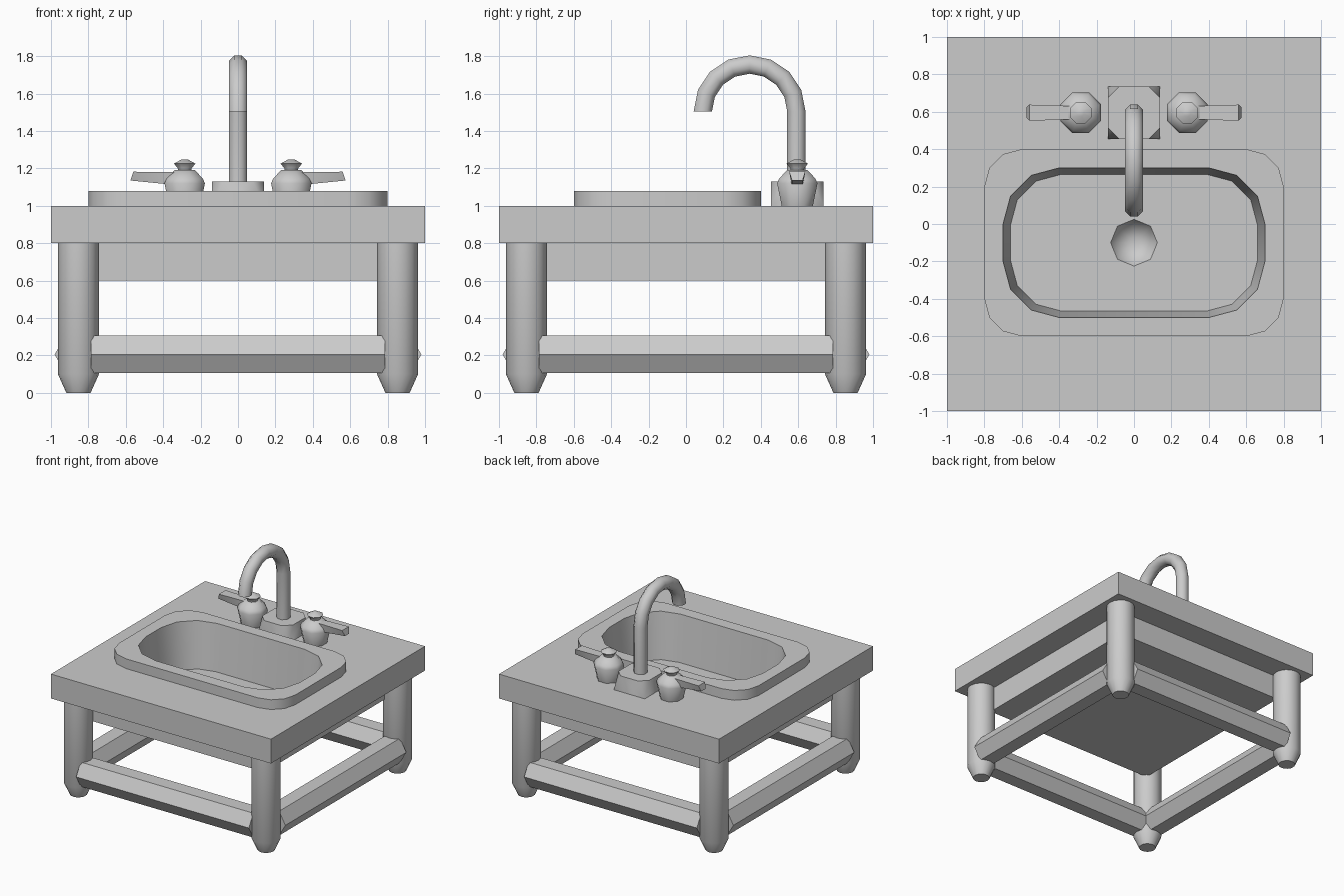
import bpy, bmesh
from math import sin, cos, pi, radians
from mathutils import Vector

cube = bpy.data.objects.get("Cube")
if cube:
    bpy.data.objects.remove(cube, do_unlink=True)

grey = bpy.data.materials.new("plain_grey")
grey.use_nodes = True
COLOUR = (0.6, 0.6, 0.6, 1)
grey.diffuse_color = COLOUR
for node in grey.node_tree.nodes:
    if node.type == 'BSDF_PRINCIPLED':
        node.inputs["Base Color"].default_value = COLOUR

parts = []


def finish(name, bm, location=(0, 0, 0), rotation=(0, 0, 0)):
    mesh = bpy.data.meshes.new(name)
    bm.to_mesh(mesh)
    bm.free()
    mesh.materials.append(grey)
    obj = bpy.data.objects.new(name, mesh)
    obj.location, obj.rotation_euler = location, rotation
    bpy.context.collection.objects.link(obj)
    parts.append(obj)
    return obj


def loft(bm, rings, start=True, end=True):
    """Skin counter-clockwise rings in order; returns the vertex rings."""
    loops = [[bm.verts.new(p) for p in ring] for ring in rings]
    for a, b in zip(loops, loops[1:]):
        n = len(a)
        for i in range(n):
            j = (i + 1) % n
            bm.faces.new((a[i], a[j], b[j], b[i]))
    if start:
        bm.faces.new(loops[0][::-1])
    if end:
        bm.faces.new(loops[-1])
    return loops


def circle(r, z, sides, phase=0.0, y=0.0):
    angles = [phase + 2 * pi * i / sides for i in range(sides)]
    return [(r * cos(a), y + r * sin(a), z) for a in angles]


def rounded(hx, hy, r, z, y=-0.1, steps=3):
    """Rounded rectangle ring."""
    pts = []
    for k, (sx, sy) in enumerate(((1, 1), (-1, 1), (-1, -1), (1, -1))):
        for i in range(steps + 1):
            a = (k + i / steps) * pi / 2
            pts.append((sx * (hx - r) + r * cos(a), y + sy * (hy - r) + r * sin(a), z))
    return pts


def lathe(name, profile, sides, phase=0.0, **place):
    bm = bmesh.new()
    loft(bm, [circle(r, z, sides, phase) for r, z in profile])
    return finish(name, bm, **place)


def box(name, half, z0, z1, open_top=False):
    bm = bmesh.new()
    corners = ((half, half), (-half, half), (-half, -half), (half, -half))
    loft(bm, [[(x, y, z) for x, y in corners] for z in (z0, z1)], end=not open_top)
    return finish(name, bm)


# Countertop with the opening for the basin
counter = box("countertop", 1, 0.8, 1)
bm = bmesh.new()
loft(bm, [rounded(0.75, 0.45, 0.25, z) for z in (0.7, 1.1)])
cutter = finish("basin_cutter", bm)
cutter.hide_render = True
cut = counter.modifiers.new("opening", 'BOOLEAN')
cut.operation, cut.solver, cut.object = 'DIFFERENCE', 'EXACT', cutter
bpy.context.view_layer.objects.active = counter
bpy.ops.object.modifier_apply(modifier=cut.name)
parts.remove(cutter)
bpy.data.objects.remove(cutter, do_unlink=True)

# Box under the counter that encloses the basin
box("basin_housing", 0.8, 0.6, 0.8, open_top=True)

# Raised rim, basin walls, floor and drain
bm = bmesh.new()
FLOOR = 0.7
bowl = loft(bm, [rounded(0.8, 0.5, 0.2, 1), rounded(0.8, 0.5, 0.2, 1.08),
                 rounded(0.7, 0.4, 0.3, 1.08), rounded(0.66, 0.365, 0.27, FLOOR)],
            start=False, end=False)
drain = loft(bm, [circle(0.125, FLOOR, 8, y=-0.1), circle(0.09, FLOOR - 0.06, 8, y=-0.1),
                  circle(0.03, FLOOR - 0.08, 8, y=-0.1)], start=False)
edges = []
for ring in (bowl[-1], drain[0]):
    edges += [bm.edges.get((ring[i - 1], ring[i])) for i in range(len(ring))]
fill = bmesh.ops.triangle_fill(bm, edges=edges, use_beauty=True, normal=(0, 0, 1))
for face in fill["geom"]:
    if isinstance(face, bmesh.types.BMFace):
        face.normal_update()
        if face.normal.z < 0:
            face.normal_flip()
finish("basin", bm)

# Legs with tapered feet
for sx, side in ((1, "left"), (-1, "right")):
    for sy, end in ((1, "back"), (-1, "front")):
        lathe(f"{end}_{side}_leg", [(0.065, 0), (0.11, 0.1), (0.11, 0.8)], 16,
              location=(sx * 0.853, sy * 0.853, 0))

# Hexagonal stretchers between the legs
for name, x, y, turn in (("front", 0, -1, 0), ("back", 0, 1, 0),
                         ("left", 1, 0, 90), ("right", -1, 0, 90)):
    lathe(f"{name}_stretcher", [(0.1155, -0.785), (0.1155, 0.785)], 6, radians(30),
          location=(x * 0.865, y * 0.865, 0.205),
          rotation=(0, radians(90), radians(turn)))

# Faucet base: square foot, top with clipped corners
TAP_Y = 0.595
bm = bmesh.new()
for sx in (-1, 1):
    for sy in (-1, 1):
        for x, y, z in ((0.14, 0.14, 1), (0.14, 0.08, 1.13), (0.08, 0.14, 1.13)):
            bm.verts.new((sx * x, TAP_Y + sy * y, z))
bmesh.ops.convex_hull(bm, input=bm.verts[:])
bmesh.ops.dissolve_limit(bm, angle_limit=0.01, verts=bm.verts[:], edges=bm.edges[:])
bmesh.ops.recalc_face_normals(bm, faces=bm.faces[:])
finish("faucet_base", bm)

# Gooseneck spout
ARC = Vector((0, 0.34, 1.505))
path = [(Vector((0, 0.59, 1.1)), Vector((0, 1, 0)))]
for i in range(9):
    n = Vector((0, cos(pi * i / 8), sin(pi * i / 8)))
    path.append((ARC + 0.25 * n, n))
bm = bmesh.new()
loft(bm, [[c + Vector((x, 0, 0)) + n * y for x, y, _ in circle(0.053, 0, 8, pi / 8)]
          for c, n in path])
finish("spout", bm)

# Tap bodies, knobs and levers
for s, side in ((1, "left"), (-1, "right")):
    spot = (s * 0.285, TAP_Y, 0)
    lathe(f"{side}_tap_body", [(0.09, 1), (0.117, 1.12), (0.105, 1.145), (0.06, 1.19)],
          8, pi / 8, location=spot)
    lathe(f"{side}_tap_knob", [(0.04, 1.18), (0.04, 1.2), (0.062, 1.225), (0.02, 1.247)],
          8, pi / 8, location=spot)
    bm = bmesh.new()
    for x, low, high, narrow, wide in ((0.32, 1.11, 1.18, 0.03, 0.035),
                                       (0.57, 1.135, 1.182, 0.028, 0.043)):
        for sy in (-1, 1):
            bm.verts.new((s * (x + 0.005), TAP_Y + sy * narrow, low))
            bm.verts.new((s * (x - 0.01), TAP_Y + sy * wide, high))
    bmesh.ops.convex_hull(bm, input=bm.verts[:])
    bmesh.ops.recalc_face_normals(bm, faces=bm.faces[:])
    finish(f"{side}_tap_lever", bm)

# Smooth the round parts, keep hard edges sharp
bpy.ops.object.select_all(action='DESELECT')
for obj in parts:
    obj.select_set(True)
bpy.context.view_layer.objects.active = counter
bpy.ops.object.shade_smooth_by_angle(angle=radians(48))
